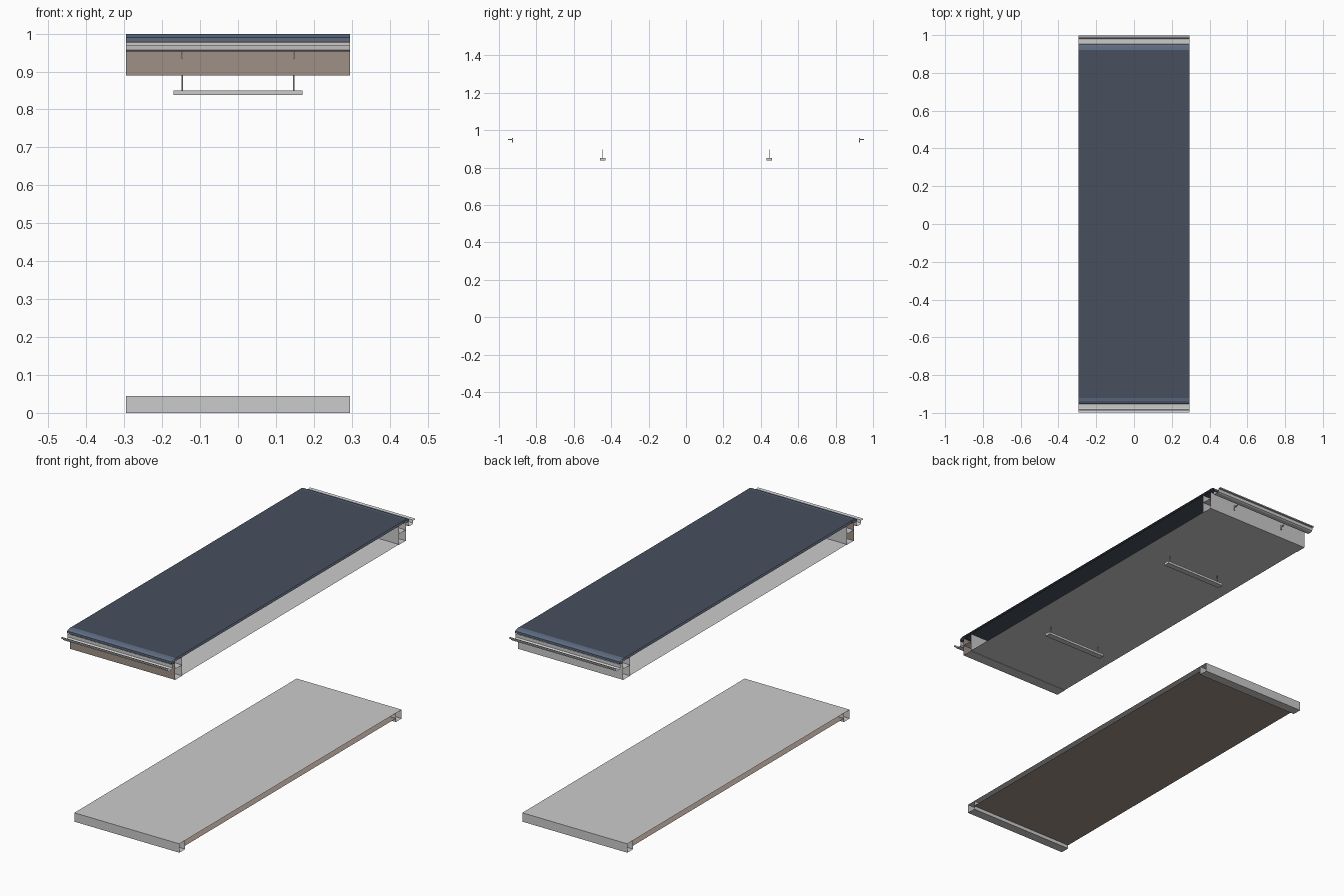
import bpy, bmesh

if "Cube" in bpy.data.objects:
    bpy.data.objects.remove(bpy.data.objects["Cube"])

HALF = 0.295  # half width of the section along x


def material(name, rgb):
    m = bpy.data.materials.new(name)
    m.diffuse_color = (*rgb, 1)
    m.use_nodes = True
    m.node_tree.nodes["Principled BSDF"].inputs["Base Color"].default_value = m.diffuse_color
    return m


ROOF = material("roof_slate", (0.065, 0.08, 0.11))
TRIM = material("roof_trim_blue", (0.11, 0.15, 0.22))
BROWN = material("brown_board", (0.35, 0.28, 0.24))


def finish(name, bm, mat=None):
    me = bpy.data.meshes.new(name)
    bm.to_mesh(me)
    bm.free()
    ob = bpy.data.objects.new(name, me)
    bpy.context.collection.objects.link(ob)
    if mat:
        me.materials.append(mat)
    return ob


def sheet(name, profile, mat=None, side=1):
    """Open-ended strip: a (y, z) profile swept along x."""
    bm = bmesh.new()
    rows = [[bm.verts.new((x, side * y, z)) for x in (-HALF, HALF)] for y, z in profile]
    for a, b in zip(rows, rows[1:]):
        bm.faces.new((a[0], a[1], b[1], b[0]))
    # make sheets face up / outward
    bmesh.ops.recalc_face_normals(bm, faces=bm.faces)
    bm.normal_update()
    total = sum(f.calc_area() * (f.normal.z + side * f.normal.y) for f in bm.faces)
    if total < 0:
        bmesh.ops.reverse_faces(bm, faces=bm.faces)
    return finish(name, bm, mat)


def box(name, centre, size, mat=None):
    bm = bmesh.new()
    bmesh.ops.create_cube(bm, size=1)
    bmesh.ops.scale(bm, vec=size, verts=bm.verts)
    bmesh.ops.translate(bm, vec=centre, verts=bm.verts)
    return finish(name, bm, mat)


def rod(name, x, y, z0, z1, r):
    bm = bmesh.new()
    bmesh.ops.create_cone(bm, cap_ends=True, segments=8, radius1=r, radius2=r, depth=z1 - z0)
    bmesh.ops.translate(bm, vec=(x, y, (z0 + z1) / 2), verts=bm.verts)
    return finish(name, bm)


# lower floor slab: top plate with brown underside board
sheet("floor_top", [(-0.892, 0.045), (0.892, 0.045)])
sheet("floor_underside", [(0.845, 0.018), (-0.845, 0.018)], BROWN)

# roof sheet and ceiling panel
sheet("roof_top", [(-0.925, 0.997), (0.925, 0.997)], ROOF)
sheet("roof_underside", [(0.92, 0.985), (-0.92, 0.985)], ROOF)
sheet("ceiling_panel", [(-0.87, 0.892), (0.87, 0.892)])

for side, end in ((-1, "front"), (1, "back")):
    # edge beam of the floor: outer wall, lip and inner wall
    sheet(f"floor_edge_{end}", [(0.892, 0.045), (0.892, 0), (0.845, 0), (0.845, 0.045)], None, side)

    # edge beam of the ceiling with a middle shelf
    sheet(f"fascia_{end}", [(0.925, 0.985), (0.925, 0.89)], BROWN if side < 0 else None, side)
    sheet(f"beam_{end}", [(0.925, 0.89), (0.87, 0.89), (0.87, 0.985)], None, side)
    sheet(f"beam_shelf_{end}", [(0.87, 0.945), (0.925, 0.945)], None, side)

    # folded drip edge of the roof
    sheet(f"roof_trim_{end}", [(0.92, 0.999), (0.938, 0.996), (0.95, 0.99), (0.95, 0.979),
                               (0.925, 0.979)], TRIM, side)

    # eaves gutter
    sheet(f"gutter_{end}", [(0.947, 0.976), (0.947, 0.959), (0.953, 0.953), (0.976, 0.953),
                            (0.983, 0.957), (0.985, 0.972), (0.997, 0.976), (0.997, 0.969)],
          None, side)

    # hanging ceiling light
    y = side * 0.445
    box(f"light_bar_{end}", (0, y, 0.844), (0.34, 0.03, 0.012))
    for x in (-0.147, 0.147):
        rod(f"light_rod_{end}", x, y, 0.848, 0.895, 0.0025)
        # gutter bracket
        box(f"bracket_plate_{end}", (x, side * 0.928, 0.945), (0.004, 0.005, 0.024))
        box(f"bracket_arm_{end}", (x, side * 0.938, 0.95), (0.004, 0.025, 0.005))
